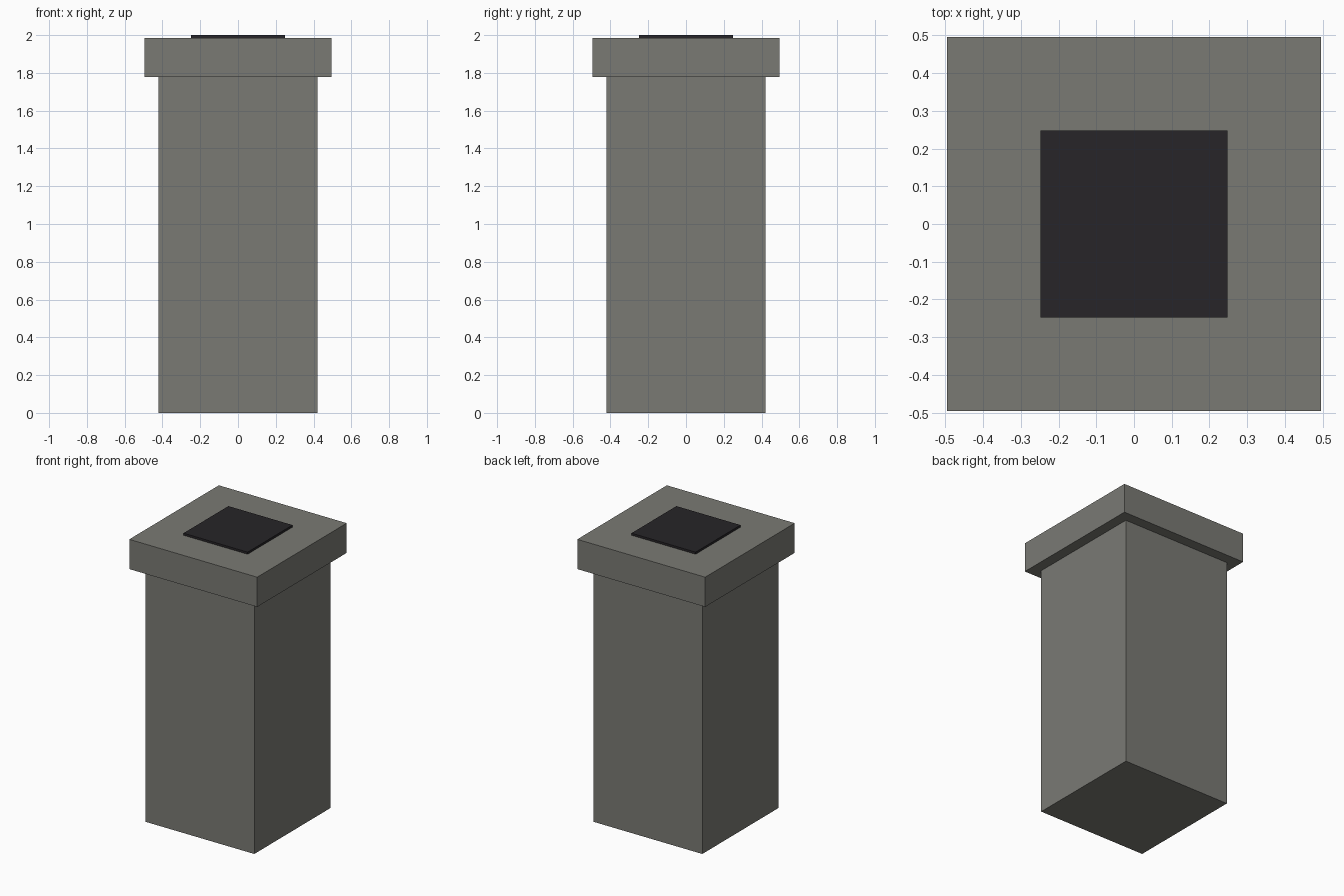
import bpy

if "Cube" in bpy.data.objects:
    bpy.data.objects.remove(bpy.data.objects["Cube"])


def material(name, rgb):
    m = bpy.data.materials.new(name)
    m.diffuse_color = (*rgb, 1)
    m.use_nodes = True
    m.node_tree.nodes["Principled BSDF"].inputs["Base Color"].default_value = m.diffuse_color
    return m


def block(name, width, z0, z1, mat):
    """Square block centred on the z axis, spanning z0 to z1."""
    bpy.ops.mesh.primitive_cube_add(size=1, location=(0, 0, (z0 + z1) / 2))
    ob = bpy.context.object
    ob.name = name
    ob.scale = (width, width, z1 - z0)
    bpy.ops.object.transform_apply(location=False, rotation=False, scale=True)
    ob.data.materials.append(mat)


stone = material("stone", (0.195, 0.195, 0.175))
dark = material("dark_plate", (0.02, 0.018, 0.021))

# Square shaft, overhanging cap, thin dark plate on top
block("shaft", 0.842, 0, 1.777, stone)
block("cap", 0.99, 1.777, 1.985, stone)
block("top_plate", 0.496, 1.985, 2.0, dark)
